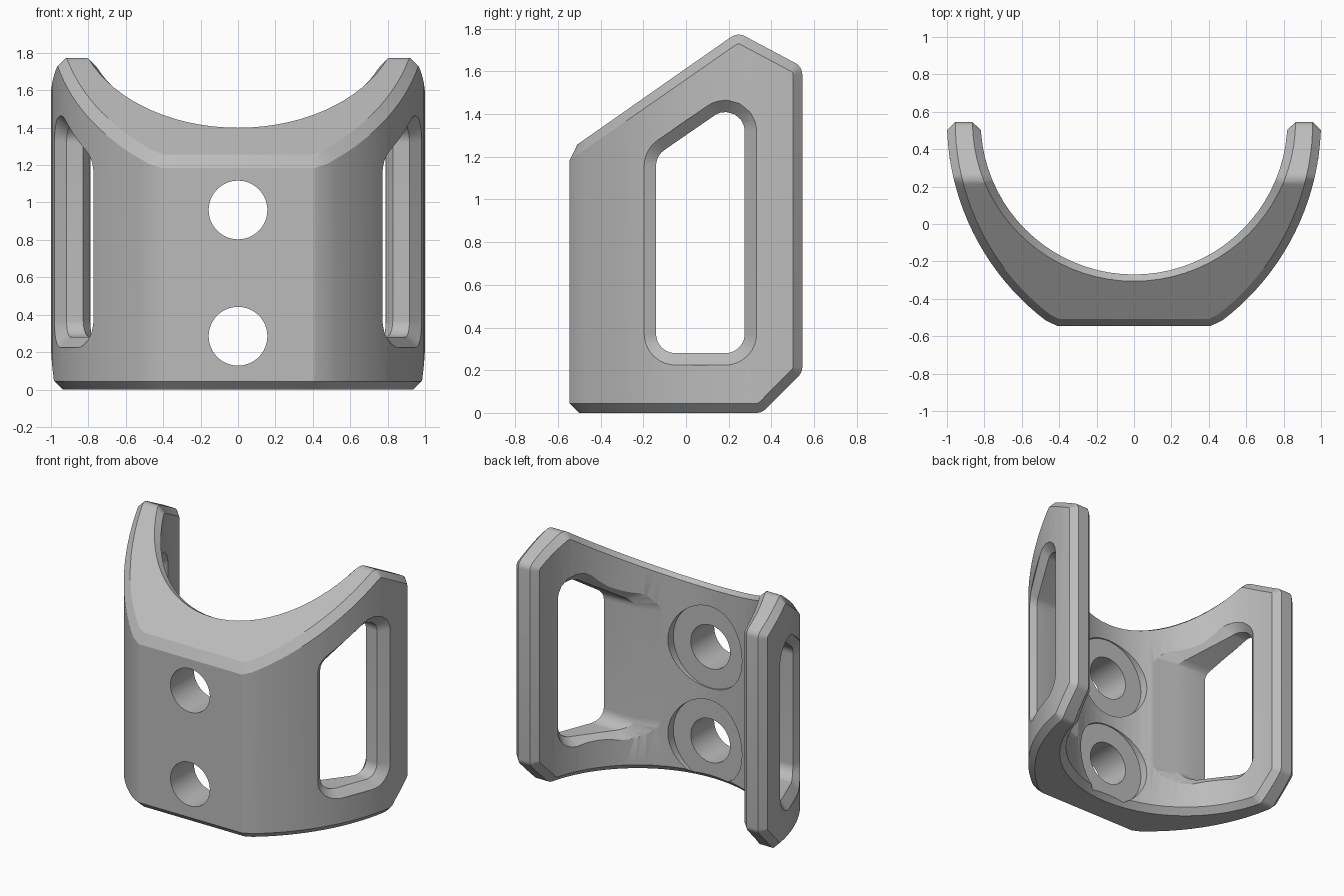
import bpy, bmesh
from math import asin, cos, pi, sin, sqrt
from mathutils import Vector

if "Cube" in bpy.data.objects:
    bpy.data.objects.remove(bpy.data.objects["Cube"], do_unlink=True)

# Plan arcs: both are centred on the same y
ARC_Y = 0.55
IN_R = 0.82
OUT_R, OUT_X = 1.34, -0.34
FRONT = -0.545
STEPS = 20


def inner_x(y):
    return sqrt(IN_R ** 2 - (y - ARC_Y) ** 2)


def outer_x(y):
    return OUT_X + sqrt(OUT_R ** 2 - (y - ARC_Y) ** 2)


def rounded(corners, r, steps, grow=0.0):
    """Counter-clockwise polygon with rounded corners, optionally offset outward."""
    pts = [Vector(c) for c in corners]
    out = []
    for i, c in enumerate(pts):
        d1 = (c - pts[i - 1]).normalized()
        d2 = (pts[(i + 1) % len(pts)] - c).normalized()
        n1, n2 = Vector((d1.y, -d1.x)), Vector((d2.y, -d2.x))
        centre = c - (n1 + n2) * (r / (1 + n1.dot(n2)))
        for k in range(steps + 1):
            out.append(centre + n1.lerp(n2, k / steps).normalized() * (r + grow))
    return out


def loft(name, loops):
    """Closed solid through matching loops of points."""
    bm = bmesh.new()
    rings = [[bm.verts.new(p) for p in loop] for loop in loops]
    n = len(rings[0])
    for a, b in zip(rings, rings[1:]):
        for i in range(n):
            j = (i + 1) % n
            bm.faces.new((a[i], a[j], b[j], b[i]))
    bm.faces.new(rings[0])
    bm.faces.new(rings[-1])
    bmesh.ops.recalc_face_normals(bm, faces=bm.faces)
    mesh = bpy.data.meshes.new(name)
    bm.to_mesh(mesh)
    bm.free()
    obj = bpy.data.objects.new(name, mesh)
    bpy.context.collection.objects.link(obj)
    return obj


def apply_modifier(obj, mod):
    bpy.ops.object.select_all(action='DESELECT')
    bpy.context.view_layer.objects.active = obj
    obj.select_set(True)
    bpy.ops.object.modifier_apply(modifier=mod.name)


def boolean(obj, cutter, operation):
    cutter.hide_render = True
    mod = obj.modifiers.new("cut", 'BOOLEAN')
    mod.operation = operation
    mod.solver = 'EXACT'
    mod.object = cutter
    apply_modifier(obj, mod)
    bpy.data.objects.remove(cutter, do_unlink=True)


# Curved bracket: plan outline pulled upward
half = [(0.41, FRONT)]
start = asin((-0.515 - ARC_Y) / OUT_R)
for k in range(STEPS + 1):
    a = start * (1 - k / STEPS)
    half.append((OUT_X + OUT_R * cos(a), ARC_Y + OUT_R * sin(a)))
half += [(1.0, 0.9), (IN_R, 0.9)]
for k in range(STEPS):
    a = -pi / 2 * k / STEPS
    half.append((IN_R * cos(a), ARC_Y + IN_R * sin(a)))
plan = half + [(0, ARC_Y - IN_R)] + [(-x, y) for x, y in reversed(half)]
bracket = loft("bracket", [[(x, y, z) for x, y in plan] for z in (-0.5, 2.5)])

# Side silhouette trims the top slope, peak and lower rear corner
side = rounded([(-0.8, 0), (0.355, 0), (0.545, 0.19), (0.545, 1.622),
                (0.242, 1.783), (-0.8, 1.054)], 0.06, 4)
boolean(bracket, loft("side_trim", [[(x, y, z) for y, z in side]
                                    for x in (-1.3, 1.3)]), 'INTERSECT')

# Chamfer around the inner and outer rims
rim = bracket.modifiers.new("rim_chamfer", 'BEVEL')
rim.width = 0.044
rim.segments = 1
rim.limit_method = 'ANGLE'
rim.angle_limit = 40 * pi / 180
rim.use_clamp_overlap = False
apply_modifier(bracket, rim)

# Side windows, chamfered on both wall surfaces
window = [(-0.14, 0.28), (0.275, 0.28), (0.275, 1.491), (-0.14, 1.205)]
small = rounded(window, 0.09, 8)
large = rounded(window, 0.09, 8, 0.056)
for s in (-1, 1):
    loops = [
        [(s * 1.3, y, z) for y, z in large],
        [(s * outer_x(y), y, z) for y, z in large],
        [(s * (outer_x(y) - 0.055), y, z) for y, z in small],
        [(s * (inner_x(y) + 0.055), y, z) for y, z in small],
        [(s * inner_x(y), y, z) for y, z in large],
        [(s * 0.1, y, z) for y, z in large],
    ]
    boolean(bracket, loft("window_cutter", loops), 'DIFFERENCE')

# Counterbored bolt holes
for height in (0.285, 0.96):
    loops = []
    for r, y in ((0.157, -1), (0.157, -0.278), (0.295, -0.278), (0.295, 0.3)):
        loops.append([(r * cos(2 * pi * k / 48), y, height + r * sin(2 * pi * k / 48))
                      for k in range(48)])
    boolean(bracket, loft("bolt_cutter", loops), 'DIFFERENCE')

# Single grey finish
grey = bpy.data.materials.new("plain grey")
grey.use_nodes = True
colour = (0.5, 0.5, 0.5, 1)
grey.diffuse_color = colour
grey.node_tree.nodes["Principled BSDF"].inputs["Base Color"].default_value = colour
bracket.data.materials.clear()
bracket.data.materials.append(grey)
for face in bracket.data.polygons:
    face.material_index = 0

bpy.ops.object.select_all(action='DESELECT')
bpy.context.view_layer.objects.active = bracket
bracket.select_set(True)
bpy.ops.object.shade_smooth_by_angle(angle=25 * pi / 180)
